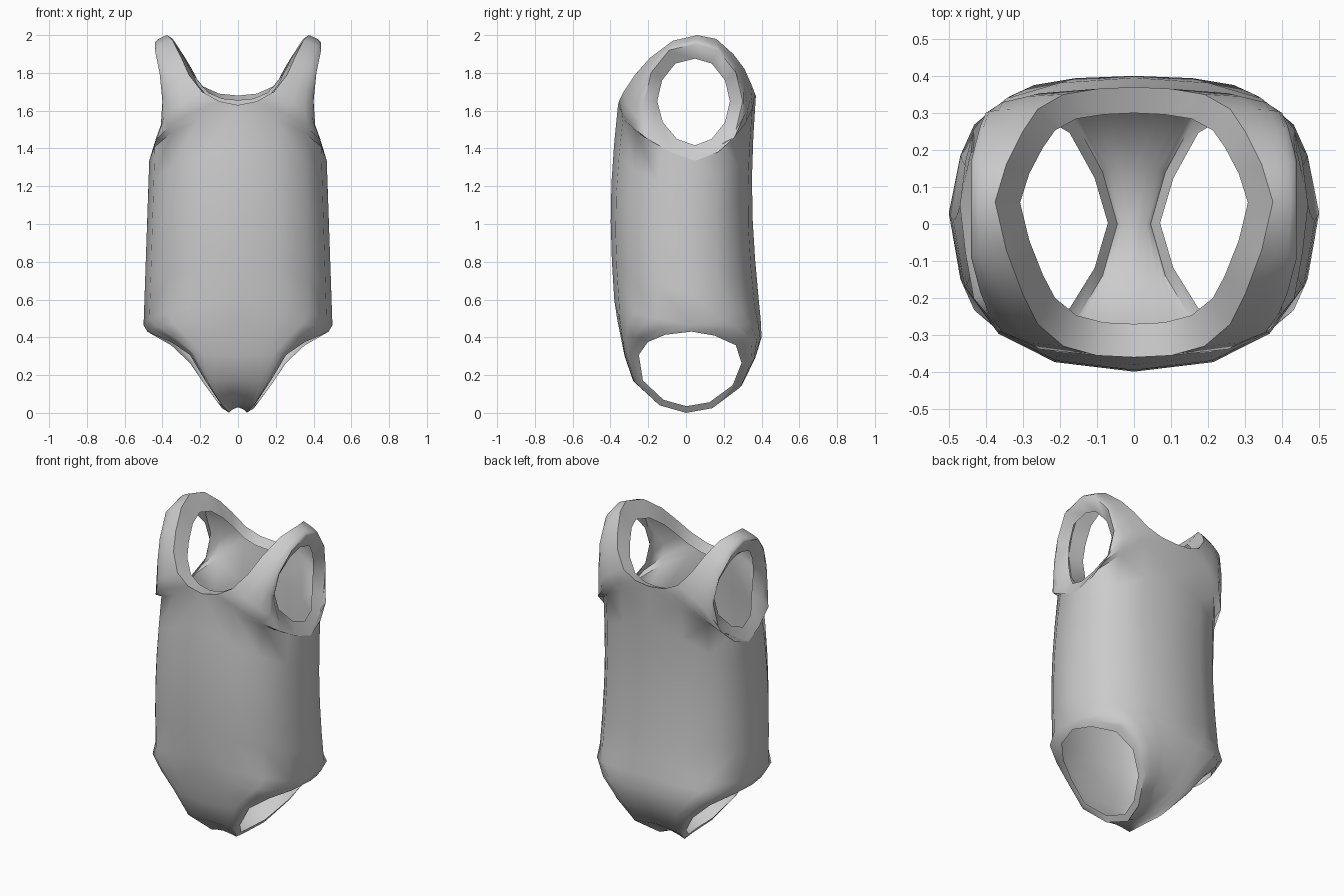
import bpy, bmesh, math
from mathutils import Vector as V

if "Cube" in bpy.data.objects:
    bpy.data.objects.remove(bpy.data.objects["Cube"])

J = 4  # quads across each panel row

# Right-half guide curves, front -> middle -> back
neck = [(0, -.36, 1.63), (.10, -.355, 1.65), (.19, -.33, 1.70), (.26, -.27, 1.79),
        (.30, -.19, 1.88), (.345, -.07, 1.97), (.375, .06, 2.0), (.345, .16, 1.98),
        (.30, .25, 1.90), (.26, .31, 1.82), (.19, .35, 1.73), (.10, .365, 1.69), (0, .37, 1.68)]
arm = [(.47, .05, 1.335), (.455, -.08, 1.38), (.41, -.18, 1.5), (.40, -.22, 1.65),
       (.415, -.185, 1.8), (.44, -.09, 1.92), (.44, .05, 1.955), (.44, .17, 1.92),
       (.415, .265, 1.8), (.40, .30, 1.65), (.41, .265, 1.5), (.455, .17, 1.38), (.47, .05, 1.335)]
centre = [(-.38, .6), (-.365, .5), (-.345, .40), (-.325, .3), (-.28, .17), (-.15, .06), (0, .03),
          (.15, .06), (.30, .16), (.37, .3), (.40, .40), (.395, .5), (.385, .6)]
leg = [(.50, .03, .465), (.46, -.13, .445), (.36, -.235, .40), (.25, -.29, .32),
       (.16, -.265, .16), (.085, -.14, .04), (.045, 0, 0), (.085, .14, .025),
       (.16, .28, .13), (.25, .335, .27), (.36, .30, .38), (.46, .17, .44), (.50, .03, .465)]

bm = bmesh.new()


def bridge(rows):
    """Quad strip surface through equal-length rows of points."""
    grid = [[bm.verts.new(p) for p in r] for r in rows]
    for a, b in zip(grid, grid[1:]):
        for i in range(len(a) - 1):
            bm.faces.new((a[i], a[i + 1], b[i + 1], b[i]))


def panel_row(a, b):
    """Rounded path from the inner edge a to the outer edge b."""
    a, b = V(a), V(b)
    c = V((b.x, a.y, (a.z + b.z) / 2))
    return [a * (1 - t) ** 2 + c * 2 * t * (1 - t) + b * t * t
            for t in (j / J for j in range(J + 1))]


# Shoulder straps and seat
upper = [panel_row(n, a) for n, a in zip(neck, arm)]
lower = [panel_row((0, *c), l) for c, l in zip(centre, leg)]
bridge(upper)
bridge(lower)

# Torso between the two
top = upper[0] + upper[-1][-2::-1]
low = lower[0] + lower[-1][-2::-1]
bridge([[p.lerp(q, k / 5) + V((0, -.028 * math.sin(math.pi * k / 5), 0))
         for p, q in zip(top, low)] for k in range(6)])

# Turned-in hems at neck, arms and legs
bridge([neck, [(x * .82, .05 + (y - .05) * .78, z - .015 - .085 * (z - 1.63) / .37)
               for x, y, z in neck]])
bridge([arm, [(x - .04, .04 + (y - .04) * .74, 1.65 + (z - 1.65) * .74) for x, y, z in arm]])
bridge([leg, [(x * .9 + .03, .02 + (y - .02) * .87, .235 + (z - .235) * .85) for x, y, z in leg]])

# Mirror to the left half and weld
geo = bmesh.ops.duplicate(bm, geom=bm.verts[:] + bm.edges[:] + bm.faces[:])["geom"]
for v in geo:
    if isinstance(v, bmesh.types.BMVert):
        v.co.x = -v.co.x
bmesh.ops.remove_doubles(bm, verts=bm.verts[:], dist=.0005)
bmesh.ops.recalc_face_normals(bm, faces=bm.faces[:])
# Make sure the belly faces outward
bm.faces.ensure_lookup_table()
belly = min(bm.faces, key=lambda f: (f.calc_center_median() - V((0, -.4, 1))).length)
if belly.normal.y > 0:
    bmesh.ops.reverse_faces(bm, faces=bm.faces[:])

mesh = bpy.data.meshes.new("bodysuit")
bm.to_mesh(mesh)
bm.free()
suit = bpy.data.objects.new("bodysuit", mesh)
bpy.context.collection.objects.link(suit)
bpy.context.view_layer.objects.active = suit
suit.select_set(True)
bpy.ops.object.shade_smooth_by_angle(angle=math.radians(50))
